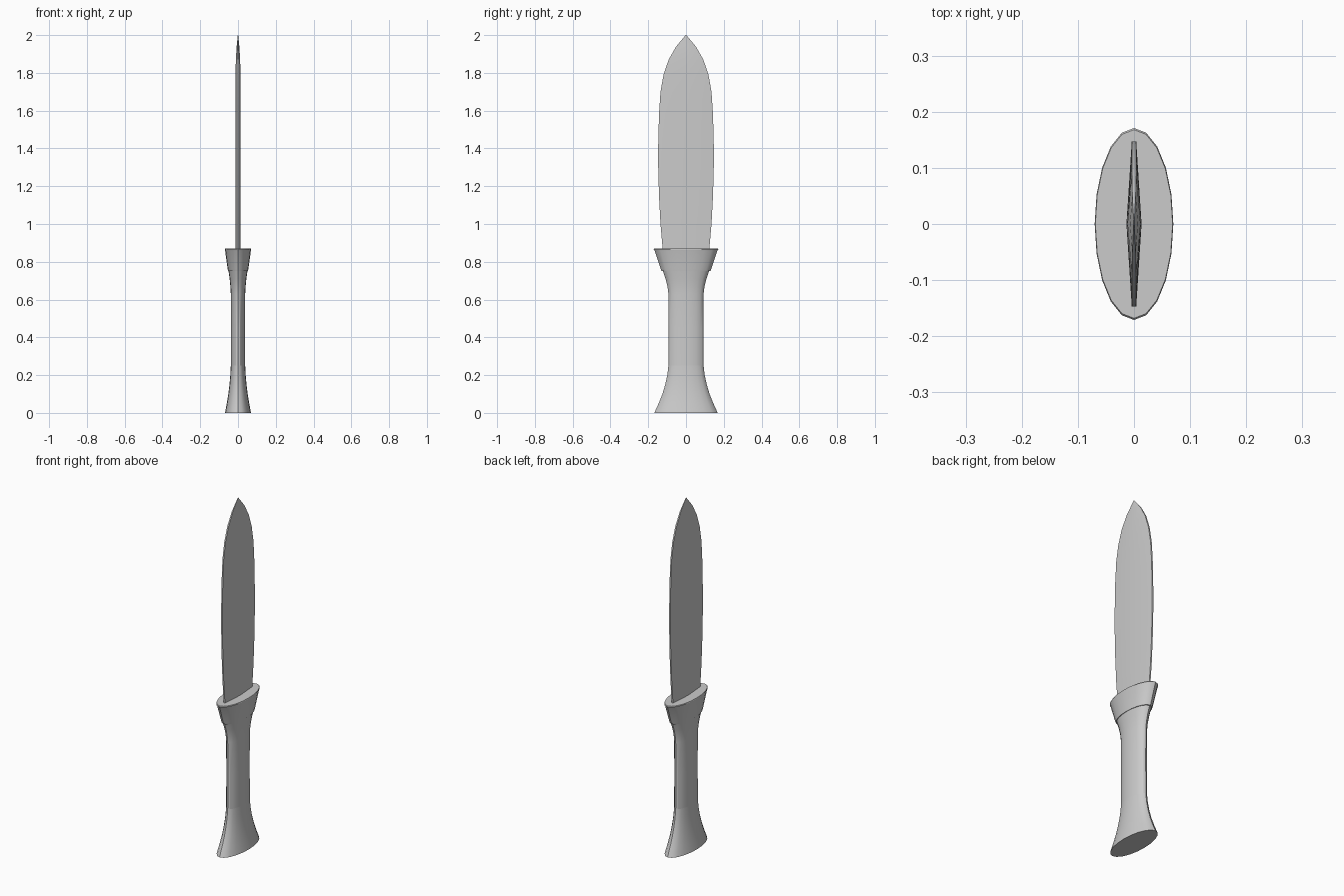
import bpy, bmesh, math

if "Cube" in bpy.data.objects:
    bpy.data.objects.remove(bpy.data.objects["Cube"])


def loft(name, rings, angle=30):
    """Skin a list of equal-length point rings and cap both ends."""
    bm = bmesh.new()
    loops = [[bm.verts.new(p) for p in ring] for ring in rings]
    n = len(loops[0])
    for a, b in zip(loops, loops[1:]):
        for i in range(n):
            j = (i + 1) % n
            bm.faces.new((a[i], a[j], b[j], b[i]))
    bm.faces.new(loops[0][::-1])
    bm.faces.new(loops[-1])
    bmesh.ops.remove_doubles(bm, verts=bm.verts, dist=1e-5)
    bmesh.ops.recalc_face_normals(bm, faces=bm.faces)
    mesh = bpy.data.meshes.new(name)
    bm.to_mesh(mesh)
    bm.free()
    obj = bpy.data.objects.new(name, mesh)
    bpy.context.collection.objects.link(obj)
    bpy.ops.object.select_all(action='DESELECT')
    obj.select_set(True)
    bpy.context.view_layer.objects.active = obj
    bpy.ops.object.shade_smooth_by_angle(angle=math.radians(angle))
    return obj


def oval(y_half, z, sides=20, ratio=0.41):
    """Oval handle section, narrow along x."""
    return [(y_half * ratio * math.cos(2 * math.pi * i / sides),
             y_half * math.sin(2 * math.pi * i / sides), z) for i in range(sides)]


def blade_section(y_half, z, spine, edge):
    """Flattened diamond with a thin blunt edge on each side."""
    return [(spine, 0, z), (edge, y_half, z), (-edge, y_half, z),
            (-spine, 0, z), (-edge, -y_half, z), (edge, -y_half, z)]


# Flared pommel
loft("pommel", [oval(r, z) for r, z in
     [(0.168, 0), (0.145, 0.05), (0.125, 0.10), (0.110, 0.15), (0.099, 0.20), (0.093, 0.25)]])

# Straight grip, widening under the guard
loft("grip", [oval(r, z) for r, z in
     [(0.093, 0.25), (0.092, 0.45), (0.093, 0.63), (0.098, 0.67), (0.108, 0.71), (0.124, 0.755)]])

# Guard collar with a thin rim
loft("guard", [oval(r, z) for r, z in
     [(0.129, 0.75), (0.134, 0.762), (0.166, 0.858), (0.171, 0.866), (0.168, 0.87)]])

# Leaf-shaped blade
loft("blade", [blade_section(*s) for s in [
    (0.122, 0.85, 0.0135, 0.004), (0.135, 1.0, 0.0135, 0.004),
    (0.143, 1.15, 0.0135, 0.004), (0.147, 1.3, 0.0135, 0.004),
    (0.147, 1.42, 0.0135, 0.004), (0.143, 1.58, 0.0135, 0.004),
    (0.135, 1.70, 0.0135, 0.004), (0.119, 1.79, 0.0130, 0.004),
    (0.092, 1.87, 0.0115, 0.004), (0.052, 1.94, 0.0070, 0.003),
    (0.002, 2.0, 0.0010, 0.0005)]])
